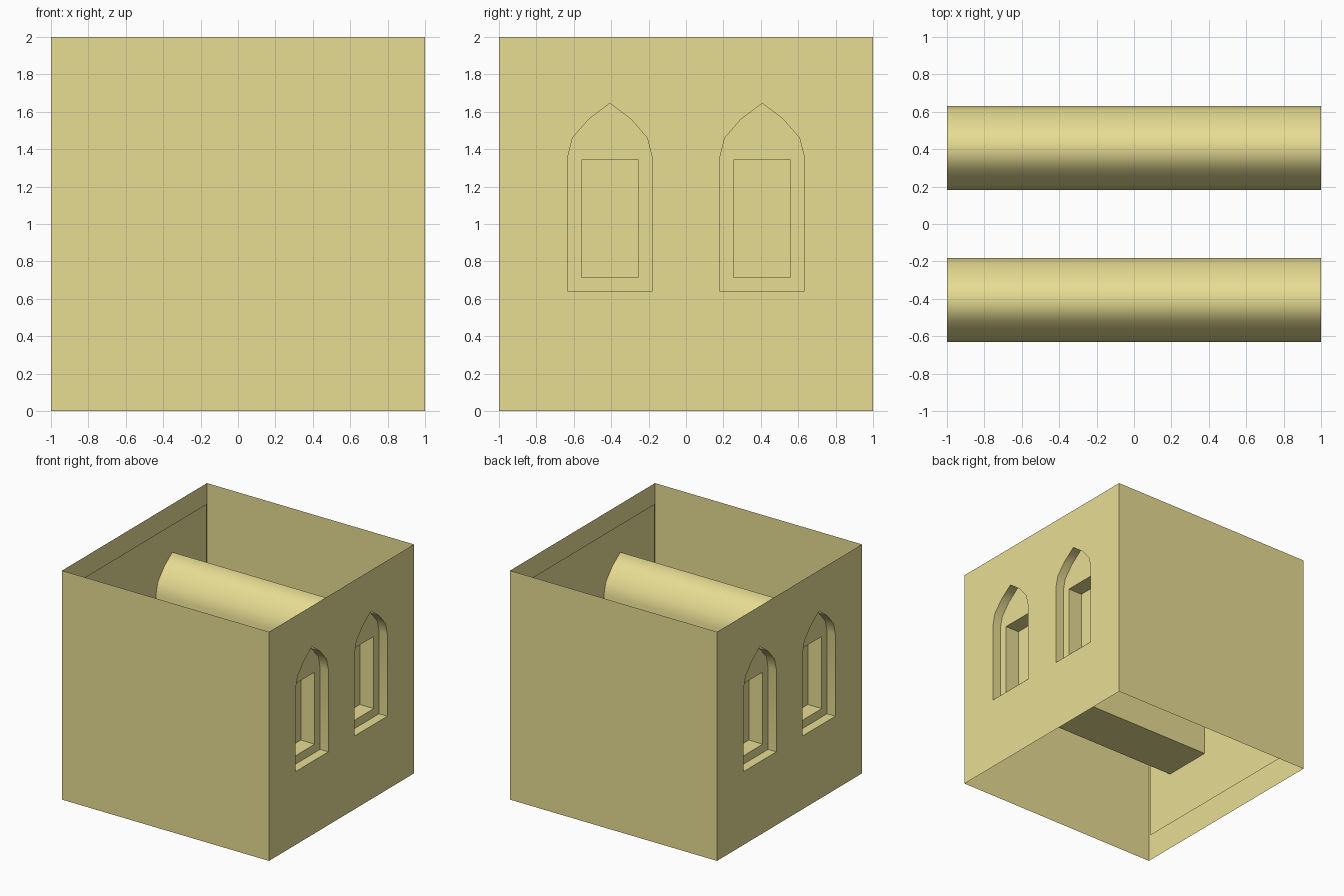
import bpy, bmesh, math

if "Cube" in bpy.data.objects:
    bpy.data.objects.remove(bpy.data.objects["Cube"])

stone = bpy.data.materials.new("sandstone")
stone.diffuse_color = (0.80, 0.72, 0.29, 1)
stone.use_nodes = True
stone.node_tree.nodes["Principled BSDF"].inputs["Base Color"].default_value = stone.diffuse_color

BAY = 0.407            # window centre, either side of y = 0
PANEL_X = 0.92         # inner lining plane
POCKET_X = 0.785       # back of the blind rectangular pocket


def rect(y0, y1, z0, z1):
    return [(y0, z0), (y1, z0), (y1, z1), (y0, z1)]


def arch(c):
    half = [(0.225, 0.64), (0.225, 1.36), (0.2, 1.46), (0.113, 1.56)]
    return ([(c + y, z) for y, z in half] + [(c, 1.645)]
            + [(c - y, z) for y, z in reversed(half)])


def opening(c):
    return rect(c - 0.152, c + 0.152, 0.713, 1.342)


def finish(name, bm):
    me = bpy.data.meshes.new(name)
    bm.to_mesh(me)
    bm.free()
    me.materials.append(stone)
    ob = bpy.data.objects.new(name, me)
    bpy.context.collection.objects.link(ob)
    return ob


def sheet(name, x, loops):
    """Flat sheet at x; first loop is the outline, the others are holes."""
    bm = bmesh.new()
    edges = []
    for loop in loops:
        vs = [bm.verts.new((x, y, z)) for y, z in loop]
        edges += [bm.edges.new((a, b)) for a, b in zip(vs, vs[1:] + vs[:1])]
    bmesh.ops.triangle_fill(bm, edges=edges, use_beauty=True, normal=(1, 0, 0))
    bm.normal_update()
    flip = [f for f in bm.faces if f.normal.x * x < 0]
    bmesh.ops.reverse_faces(bm, faces=flip)
    bmesh.ops.dissolve_limit(bm, angle_limit=0.01, verts=bm.verts, edges=bm.edges)
    return finish(name, bm)


def tube(name, loop, x0, x1, cap=False):
    """Sweep a closed profile along x, optionally closing the x1 end."""
    bm = bmesh.new()
    a = [bm.verts.new((x0, y, z)) for y, z in loop]
    b = [bm.verts.new((x1, y, z)) for y, z in loop]
    n = len(loop)
    for i in range(n):
        j = (i + 1) % n
        bm.faces.new((a[i], b[i], b[j], a[j]))
    if cap:
        bm.faces.new(b)
    bmesh.ops.recalc_face_normals(bm, faces=bm.faces)
    if cap:  # a pocket is seen from its inside
        bmesh.ops.reverse_faces(bm, faces=bm.faces)
    return finish(name, bm)


# Plain front and back walls
for name, y in (("front_wall", -1), ("back_wall", 1)):
    bm = bmesh.new()
    vs = [bm.verts.new((x, y, z)) for x, z in rect(-1, 1, 0, 2)]
    bm.faces.new(vs if y < 0 else vs[::-1])
    finish(name, bm)

# Side walls with arched openings, inner linings and rectangular pockets
for side, s in (("right", 1), ("left", -1)):
    sheet(side + "_wall", s, [rect(-1, 1, 0, 2), arch(-BAY), arch(BAY)])
    sheet(side + "_lining", s * PANEL_X,
          [rect(-0.88, 0.88, 0.165, 1.885), opening(-BAY), opening(BAY)])
    for c in (-BAY, BAY):
        tube(side + "_window_pocket", opening(c), s * PANEL_X, s * POCKET_X, True)

# Long arched vaults joining opposite windows
for c in (-BAY, BAY):
    vault = tube("arched_vault", arch(c), -1, 1)
    bpy.ops.object.select_all(action='DESELECT')
    vault.select_set(True)
    bpy.context.view_layer.objects.active = vault
    bpy.ops.object.shade_smooth_by_angle(angle=math.radians(80))
